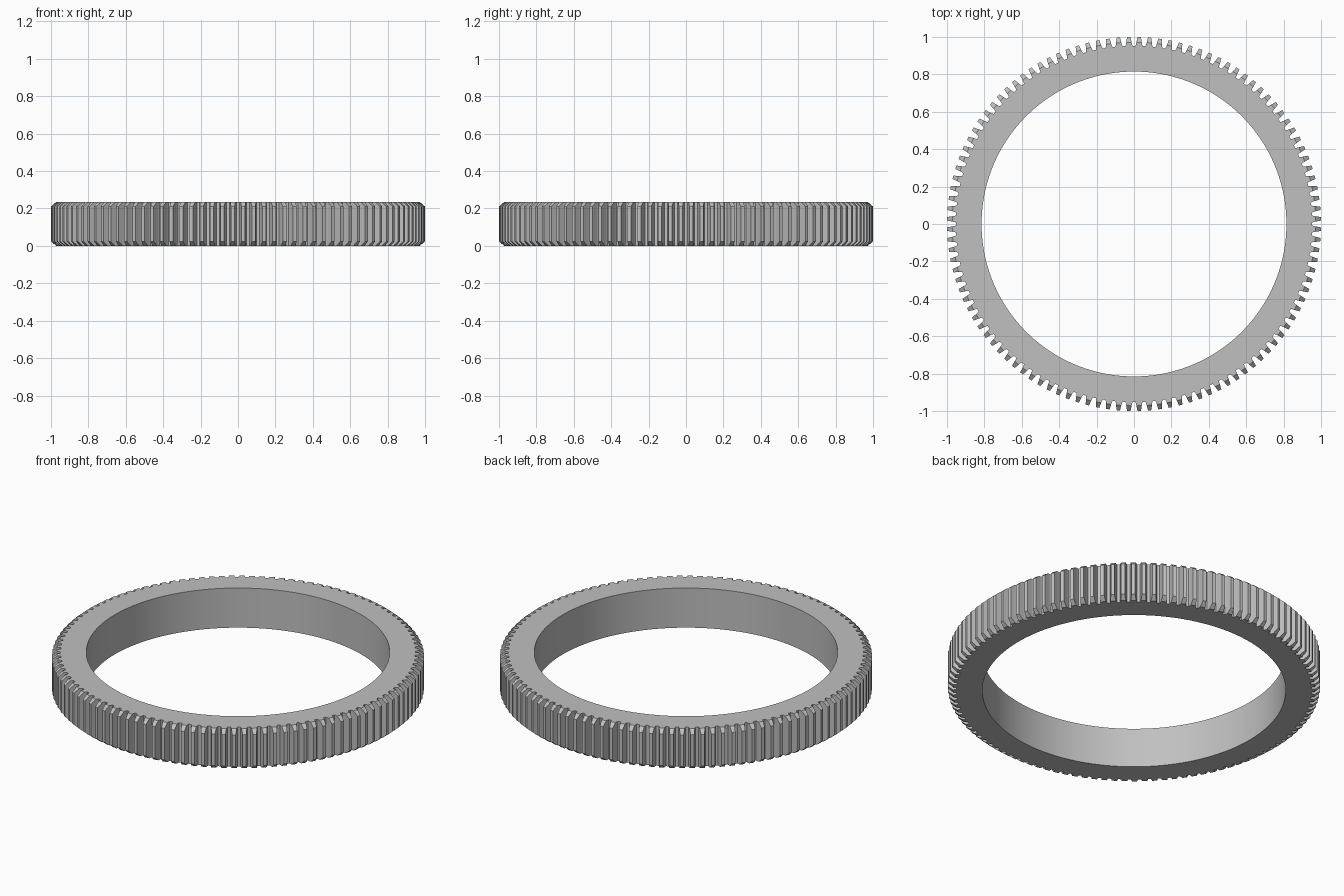
import bpy, bmesh, math

if "Cube" in bpy.data.objects:
    bpy.data.objects.remove(bpy.data.objects["Cube"], do_unlink=True)

TEETH = 112
HEIGHT = 0.235
BORE = 0.815
BEVEL_R, BEVEL_H = 0.972, 0.024   # where the tooth-end bevel starts, and its drop
PITCH = 2 * math.pi / TEETH

# One tooth: (radius, angle from the tooth centre, drop at the ends)
HALF = [(0.953, 0.020, 0), (0.962, 0.0165, 0), (BEVEL_R, 0.0145, 0), (1.0, 0.0095, BEVEL_H)]
TOOTH = [(r, -a, d) for r, a, d in HALF] + [(r, a, d) for r, a, d in reversed(HALF)]

steel = bpy.data.materials.new("plain grey")
steel.use_nodes = True
GREY = (0.53, 0.53, 0.53, 1)
steel.diffuse_color = GREY
steel.node_tree.nodes["Principled BSDF"].inputs["Base Color"].default_value = GREY

bm = bmesh.new()


def vert(r, a, z):
    return bm.verts.new((r * math.cos(a), r * math.sin(a), z))


# Vertical columns of the toothed rim and the bore
rim, bore = [], []
for t in range(TEETH):
    centre = (t + 0.5) * PITCH
    for r, a, drop in TOOTH:
        rim.append((vert(r, centre + a, drop), vert(r, centre + a, HEIGHT - drop)))
        bore.append((vert(BORE, centre + a, 0), vert(BORE, centre + a, HEIGHT)))

# Walls of the teeth and the bore
count, step = len(rim), len(TOOTH)
for i in range(count):
    j = (i + 1) % count
    bm.faces.new((rim[i][0], rim[j][0], rim[j][1], rim[i][1]))
    bm.faces.new((bore[j][0], bore[i][0], bore[i][1], bore[j][1]))

# Flat ends, one sector per tooth, and the bevels on the tooth tips
for s in range(0, count, step):
    for end in (0, 1):
        ids = [(s + k) % count for k in range(step + 1)]
        tip = [s + 3, s + 4]
        outer = [rim[i][end] for i in ids if i not in tip]
        inner = [bore[i][end] for i in reversed(ids)]
        bevel = [rim[i][end] for i in range(s + 2, s + 6)]
        if end:
            bm.faces.new(outer + inner)
            bm.faces.new(bevel)
        else:
            bm.faces.new((outer + inner)[::-1])
            bm.faces.new(bevel[::-1])

bmesh.ops.recalc_face_normals(bm, faces=bm.faces)
mesh = bpy.data.meshes.new("gear_ring")
bm.to_mesh(mesh)
bm.free()
mesh.materials.append(steel)
ring = bpy.data.objects.new("gear_ring", mesh)
bpy.context.collection.objects.link(ring)

# Smooth bore, crisp teeth
bpy.ops.object.select_all(action='DESELECT')
ring.select_set(True)
bpy.context.view_layer.objects.active = ring
bpy.ops.object.shade_smooth_by_angle(angle=math.radians(20))
